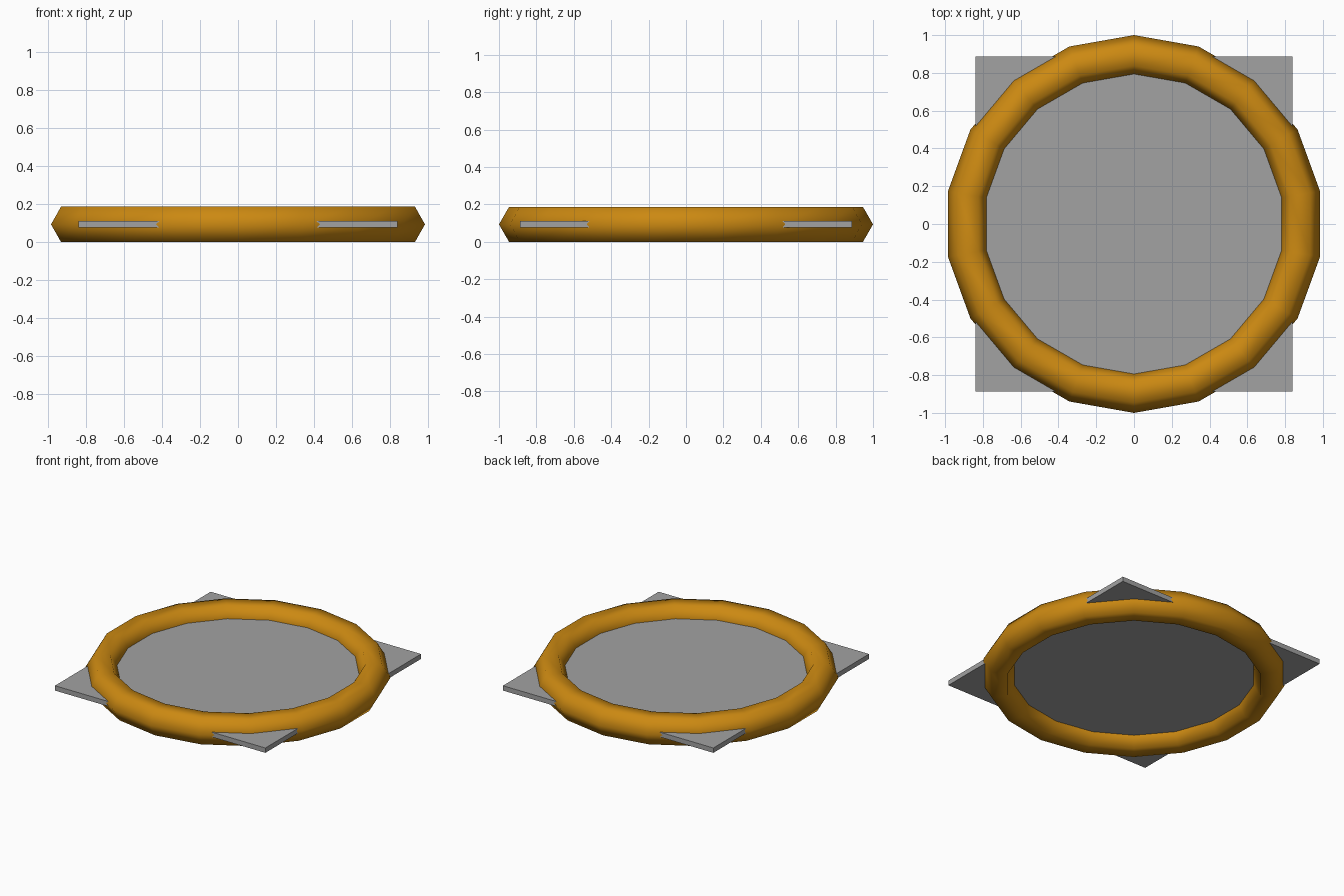
import bpy, math

if "Cube" in bpy.data.objects:
    bpy.data.objects.remove(bpy.data.objects["Cube"], do_unlink=True)


def material(name, rgb):
    mat = bpy.data.materials.new(name)
    mat.use_nodes = True
    mat.diffuse_color = (*rgb, 1)
    mat.node_tree.nodes["Principled BSDF"].inputs["Base Color"].default_value = (*rgb, 1)
    return mat


orange = material("orange", (0.60, 0.25, 0.006))
grey = material("grey", (0.36, 0.36, 0.36))

RING_RADIUS, TUBE_RADIUS = 0.892, 0.108
MID_Z = TUBE_RADIUS * math.sin(math.radians(60))

# Smooth ring: 18 segments around, six-sided tube, one corner pointing to the back
bpy.ops.mesh.primitive_torus_add(
    major_segments=18, minor_segments=6,
    major_radius=RING_RADIUS, minor_radius=TUBE_RADIUS,
    location=(0, 0, MID_Z), rotation=(0, 0, math.radians(90)))
ring = bpy.context.object
ring.name = "ring"
ring.data.materials.append(orange)
bpy.ops.object.shade_smooth()

# Flat plate through the middle of the ring, corners sticking out
bpy.ops.mesh.primitive_cube_add(size=1, location=(0, 0, MID_Z))
plate = bpy.context.object
plate.name = "plate"
plate.scale = (1.68, 1.775, 0.035)
bpy.ops.object.transform_apply(location=False, rotation=False, scale=True)
plate.data.materials.append(grey)
